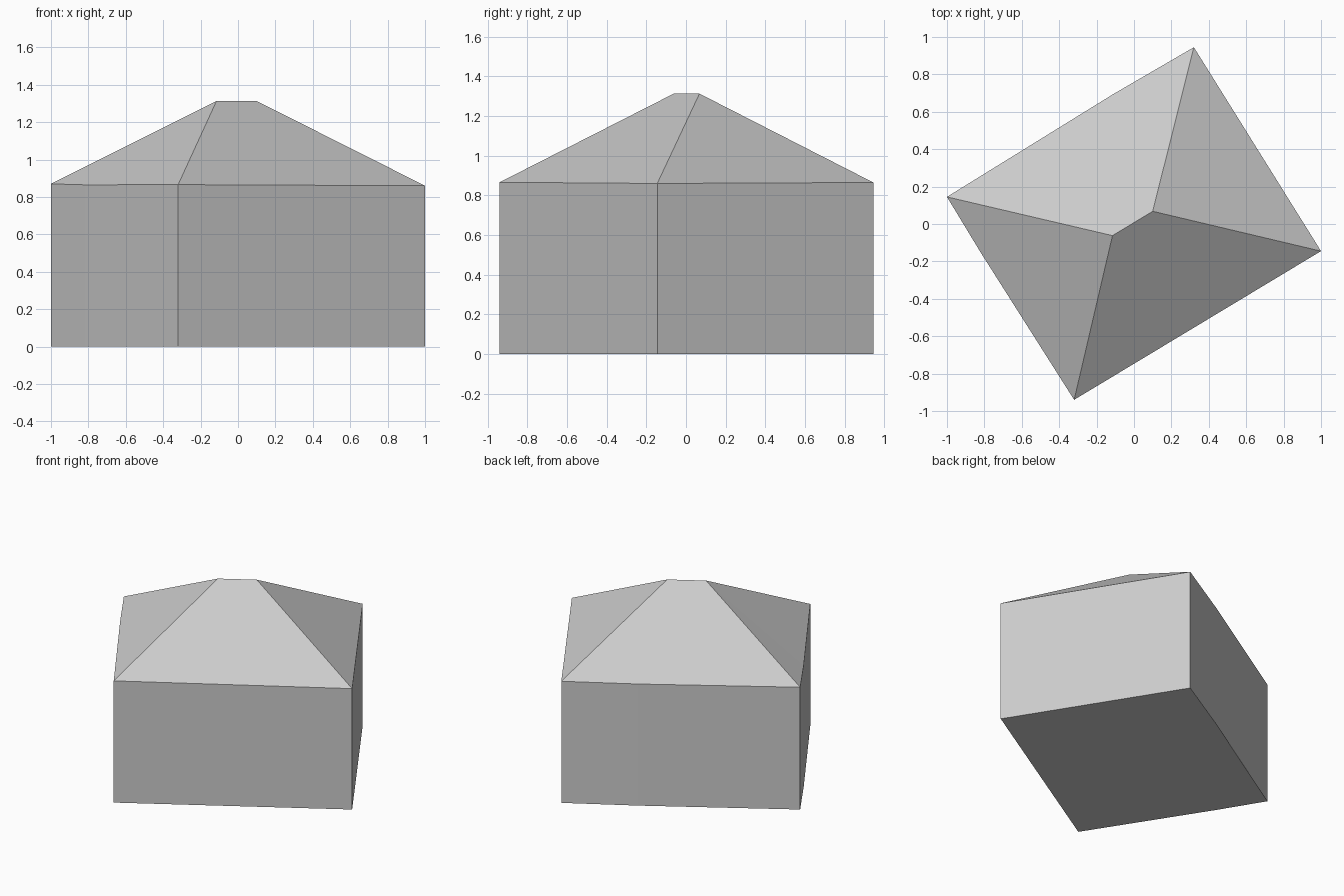
import bpy
import bmesh

# Remove the default cube
cube = bpy.data.objects.get("Cube")
if cube:
    bpy.data.objects.remove(cube, do_unlink=True)

# Plain grey for the whole building
grey = bpy.data.materials.new("light_grey")
grey.use_nodes = True
colour = (0.6, 0.6, 0.6, 1.0)
grey.diffuse_color = colour
grey.node_tree.nodes["Principled BSDF"].inputs["Base Color"].default_value = colour

# Eaves, counter-clockwise: four corners plus slight bends in two walls
EAVES = [(-1.0, 0.145, 0.87), (-0.82, -0.152, 0.865), (-0.32, -0.94, 0.866),
         (1.0, -0.145, 0.86), (0.32, 0.945, 0.865), (-0.11, 0.695, 0.865)]
RIDGE = [(-0.115, -0.062, 1.313), (0.10, 0.068, 1.313)]


def make_part(name, bm):
    bmesh.ops.recalc_face_normals(bm, faces=bm.faces)
    mesh = bpy.data.meshes.new(name)
    bm.to_mesh(mesh)
    bm.free()
    mesh.materials.append(grey)
    obj = bpy.data.objects.new(name, mesh)
    bpy.context.collection.objects.link(obj)
    return obj


# Walls and floor joined to a hipped roof as one closed shell
bm = bmesh.new()
floor = [bm.verts.new((x, y, 0)) for x, y, z in EAVES]
eaves = [bm.verts.new(p) for p in EAVES]
west, east = [bm.verts.new(p) for p in RIDGE]
bm.faces.new(floor[::-1])
count = len(EAVES)
for i in range(count):
    j = (i + 1) % count
    bm.faces.new((floor[i], floor[j], eaves[j], eaves[i]))

# Roof slopes: two hips, two long sides
a, bend_left, b, c, d, bend_back = eaves
for slope in ((a, bend_left, west), (bend_left, b, west), (b, c, east, west),
              (c, d, east), (d, bend_back, west, east), (bend_back, a, west)):
    bm.faces.new(slope)
make_part("hipped_roof_building", bm)
